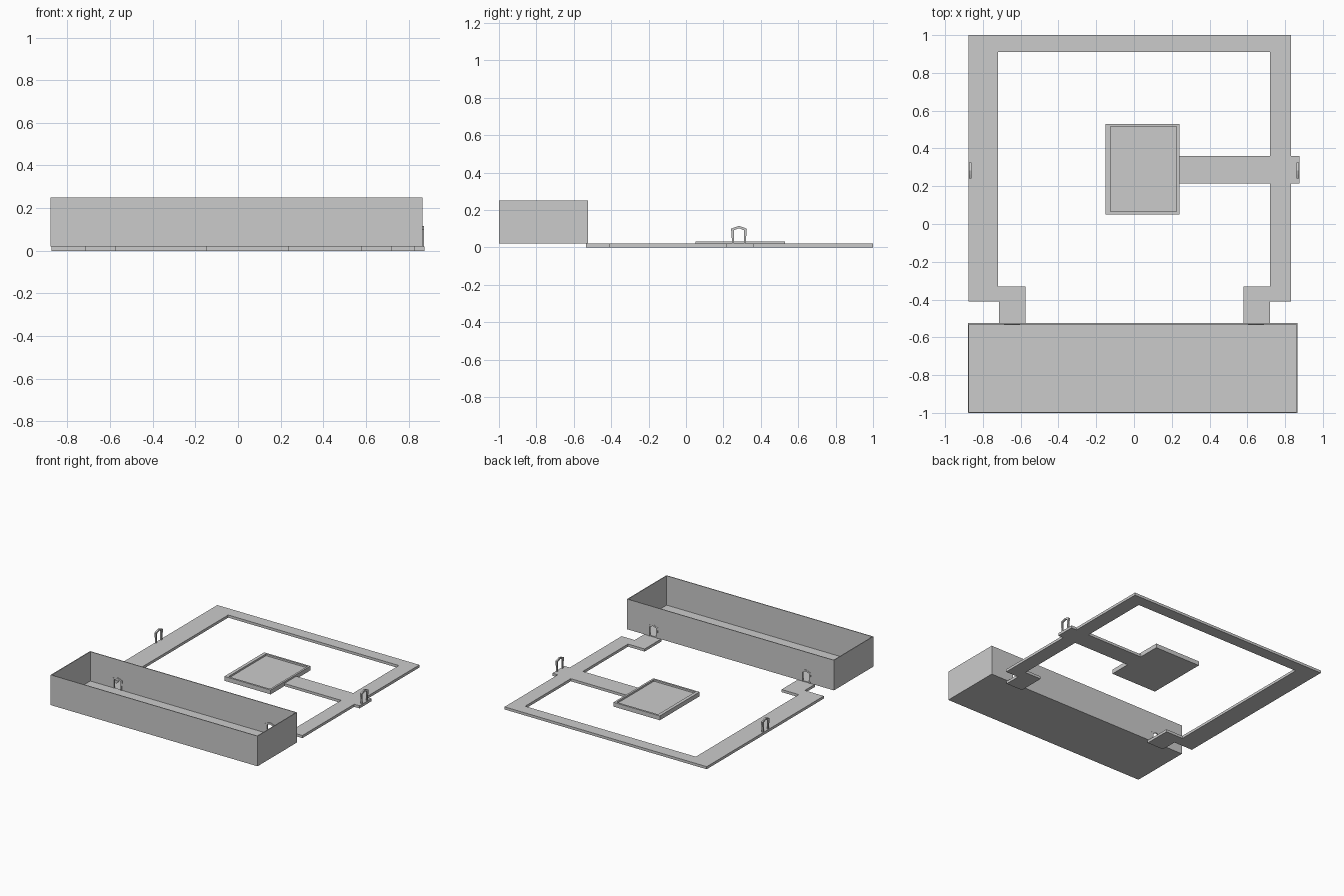
import bpy, bmesh
from mathutils import Vector

if "Cube" in bpy.data.objects:
    bpy.data.objects.remove(bpy.data.objects["Cube"])


def prism(name, outline, depth):
    """Extrude a closed flat outline (3D points) along the depth vector."""
    bm = bmesh.new()
    face = bm.faces.new([bm.verts.new(p) for p in outline])
    ext = bmesh.ops.extrude_face_region(bm, geom=[face], use_keep_orig=True)
    verts = [g for g in ext["geom"] if isinstance(g, bmesh.types.BMVert)]
    bmesh.ops.translate(bm, verts=verts, vec=Vector(depth))
    bmesh.ops.recalc_face_normals(bm, faces=bm.faces)
    mesh = bpy.data.meshes.new(name)
    bm.to_mesh(mesh)
    bm.free()
    obj = bpy.data.objects.new(name, mesh)
    bpy.context.collection.objects.link(obj)
    return obj


def box(name, lo, hi):
    x0, y0, z0 = lo
    x1, y1, z1 = hi
    return prism(name, [(x0, y0, z0), (x1, y0, z0), (x1, y1, z0), (x0, y1, z0)],
                 (0, 0, z1 - z0))


# Flat frame with two feet, side arm and centre pad in one outline
FLOOR = 0.02
frame = [(-.875, 1), (.83, 1), (.83, .36), (.875, .36), (.875, .215), (.83, .215),
         (.83, -.41), (.72, -.41), (.72, -.535), (.58, -.535), (.58, -.33),
         (.72, -.33), (.72, .215), (.24, .215), (.24, .05), (-.15, .05),
         (-.15, .53), (.24, .53), (.24, .36), (.72, .36), (.72, .91),
         (-.72, .91), (-.72, -.33), (-.575, -.33), (-.575, -.535),
         (-.715, -.535), (-.715, -.41), (-.875, -.41)]
prism("frame_plate", [(x, y, 0) for x, y in frame], (0, 0, FLOOR))

# Low rim around the pad
RIM = 0.033
box("pad_rim_left", (-.15, .05, FLOOR), (-.125, .53, RIM))
box("pad_rim_right", (.225, .05, FLOOR), (.24, .53, RIM))
box("pad_rim_front", (-.125, .05, FLOOR), (.225, .065, RIM))
box("pad_rim_back", (-.125, .515, FLOOR), (.225, .53, RIM))

# Open-topped box; the back wall has two arched notches
X0, X1, Y0, Y1, TOP, T = -.88, .865, -1.0, -.525, .25, .006
arch_in = [(-.027, .02), (-.027, .092), (0, .103), (.027, .092), (.027, .02)]
arch_out = [(-.036, .02), (-.042, .1), (-.02, .109), (0, .115),
            (.02, .109), (.042, .1), (.036, .02)]
SLOTS = (-.645, .645)
box("box_floor", (X0, Y0, FLOOR), (X1, Y1, FLOOR + T))
box("box_front", (X0, Y0, FLOOR), (X1, Y0 + T, TOP))
box("box_left", (X0, Y0, FLOOR), (X0 + T, Y1, TOP))
box("box_right", (X1 - T, Y0, FLOOR), (X1, Y1, TOP))
wall = [(X0, FLOOR)] + [(c + u, z) for c in SLOTS for u, z in arch_in]
wall += [(X1, FLOOR), (X1, TOP), (X0, TOP)]
prism("box_back", [(x, Y1 - T, z) for x, z in wall], (0, T, 0))

# Small arched loops: two in the wall notches, two on the sides
loop = arch_out + arch_in[::-1]
for i, c in enumerate(SLOTS):
    prism(f"wall_loop_{i}", [(c + u, -.535, z) for u, z in loop], (0, .012, 0))
for i, x in enumerate((-.873, .861)):
    prism(f"side_loop_{i}", [(x, .283 + u, z) for u, z in loop], (.012, 0, 0))
